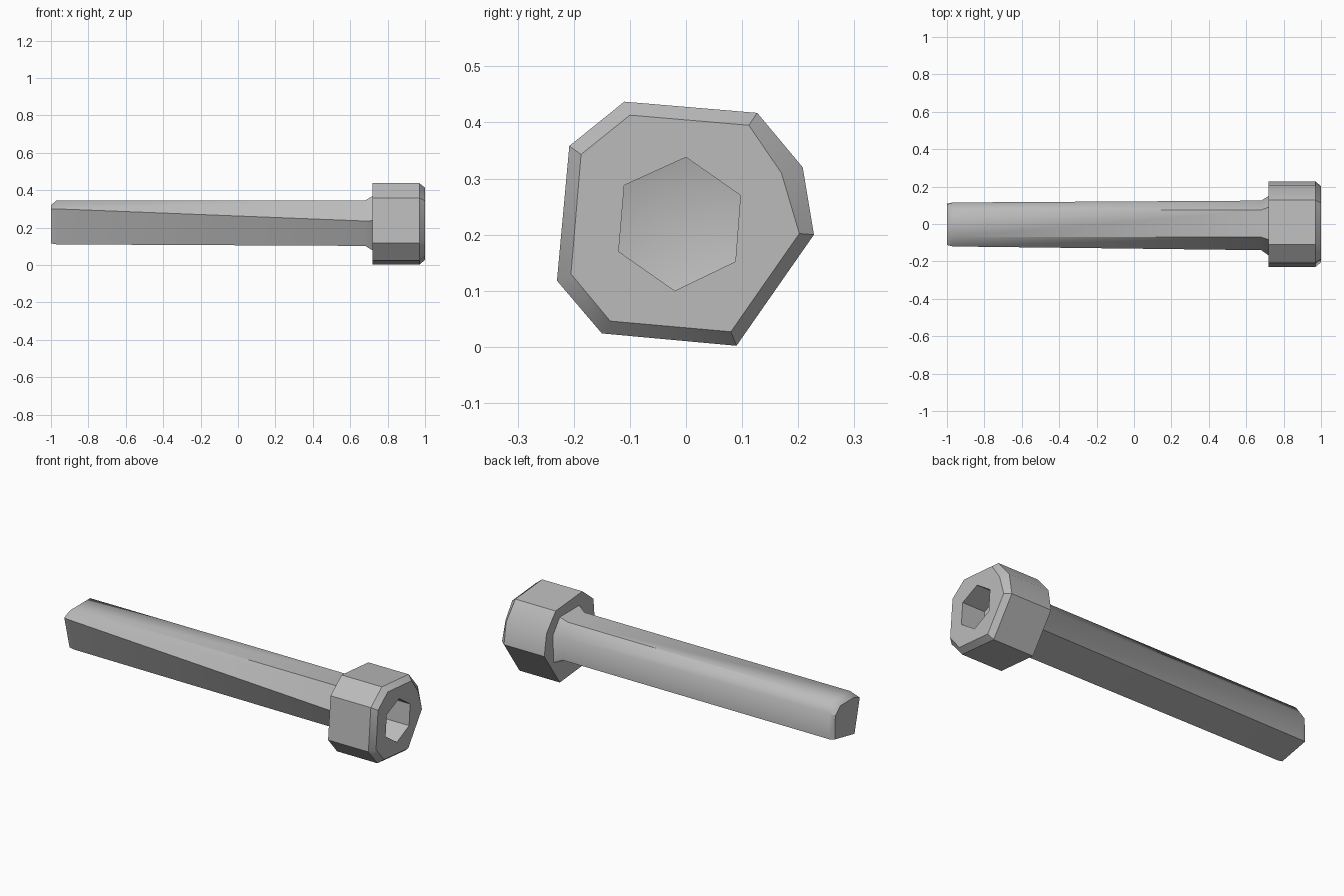
import bpy, bmesh, math

cube = bpy.data.objects.get("Cube")
if cube:
    bpy.data.objects.remove(cube, do_unlink=True)

steel = bpy.data.materials.new("grey steel")
steel.use_nodes = True
GREY = (0.5, 0.5, 0.5, 1)
steel.diffuse_color = GREY
steel.node_tree.nodes["Principled BSDF"].inputs["Base Color"].default_value = GREY


def ring(bm, x, profile):
    return [bm.verts.new((x, y, z)) for y, z in profile]


def skin(bm, a, b):
    n = len(a)
    for i in range(n):
        j = (i + 1) % n
        bm.faces.new((a[i], a[j], b[j], b[i]))


def loop_edges(bm, verts):
    return [bm.edges.get((v, verts[i - 1])) for i, v in enumerate(verts)]


def scaled(profile, s, cy=0.0, cz=0.225):
    return [(cy + (y - cy) * s, cz + (z - cz) * s) for y, z in profile]


def finish(bm, name, angle):
    bmesh.ops.recalc_face_normals(bm, faces=bm.faces)
    mesh = bpy.data.meshes.new(name)
    bm.to_mesh(mesh)
    bm.free()
    mesh.materials.append(steel)
    ob = bpy.data.objects.new(name, mesh)
    bpy.context.collection.objects.link(ob)
    bpy.ops.object.select_all(action='DESELECT')
    ob.select_set(True)
    bpy.context.view_layer.objects.active = ob
    bpy.ops.object.shade_smooth_by_angle(angle=math.radians(angle))


# Head: irregular eight-sided prism with a chamfered front
outer = [(-.11, .437), (.127, .417), (.208, .32), (.228, .2),
         (.09, .002), (-.15, .024), (-.23, .118), (-.208, .358)]
inner = [(-.1, .413), (.112, .395), (.17, .31), (.202, .202),
         (.08, .027), (-.135, .046), (-.205, .13), (-.187, .343)]
socket = [(0, .338), (.097, .27), (.088, .152), (-.02, .1), (-.12, .17), (-.11, .288)]

bm = bmesh.new()
back = ring(bm, .72, outer)
side = ring(bm, .97, outer)
front = ring(bm, 1, inner)
skin(bm, back, side)
skin(bm, side, front)
bm.faces.new(back)

# Hex socket with a shallow conical bottom
mouth = ring(bm, 1, socket)
floor = ring(bm, .86, socket)
skin(bm, mouth, floor)
tip = bm.verts.new((.83, -.01, .22))
for i, v in enumerate(floor):
    bm.faces.new((floor[i - 1], v, tip))
bmesh.ops.triangle_fill(bm, use_beauty=True, normal=(1, 0, 0),
                        edges=loop_edges(bm, front) + loop_edges(bm, mouth))
finish(bm, "bolt_head", 35)

# Shaft: six-sided, slightly twisted, chamfered tip and flared neck
tip_end = [(-.06, .32), (.06, .32), (.105, .28), (.108, .15), (-.065, .115), (-.112, .3)]
start = [(-.07, .345), (.075, .345), (.115, .29), (.115, .145), (-.065, .11), (-.12, .3)]
neck = [(-.07, .345), (.075, .345), (.125, .28), (.122, .15), (-.065, .102), (-.14, .235)]

bm = bmesh.new()
rings = [ring(bm, -1, tip_end), ring(bm, -.97, start), ring(bm, .68, neck),
         ring(bm, .72, scaled(neck, 1.2)), ring(bm, .74, scaled(neck, 1.2))]
for a, b in zip(rings, rings[1:]):
    skin(bm, a, b)
bm.faces.new(rings[0])
bm.faces.new(rings[-1])
finish(bm, "bolt_shaft", 40)
